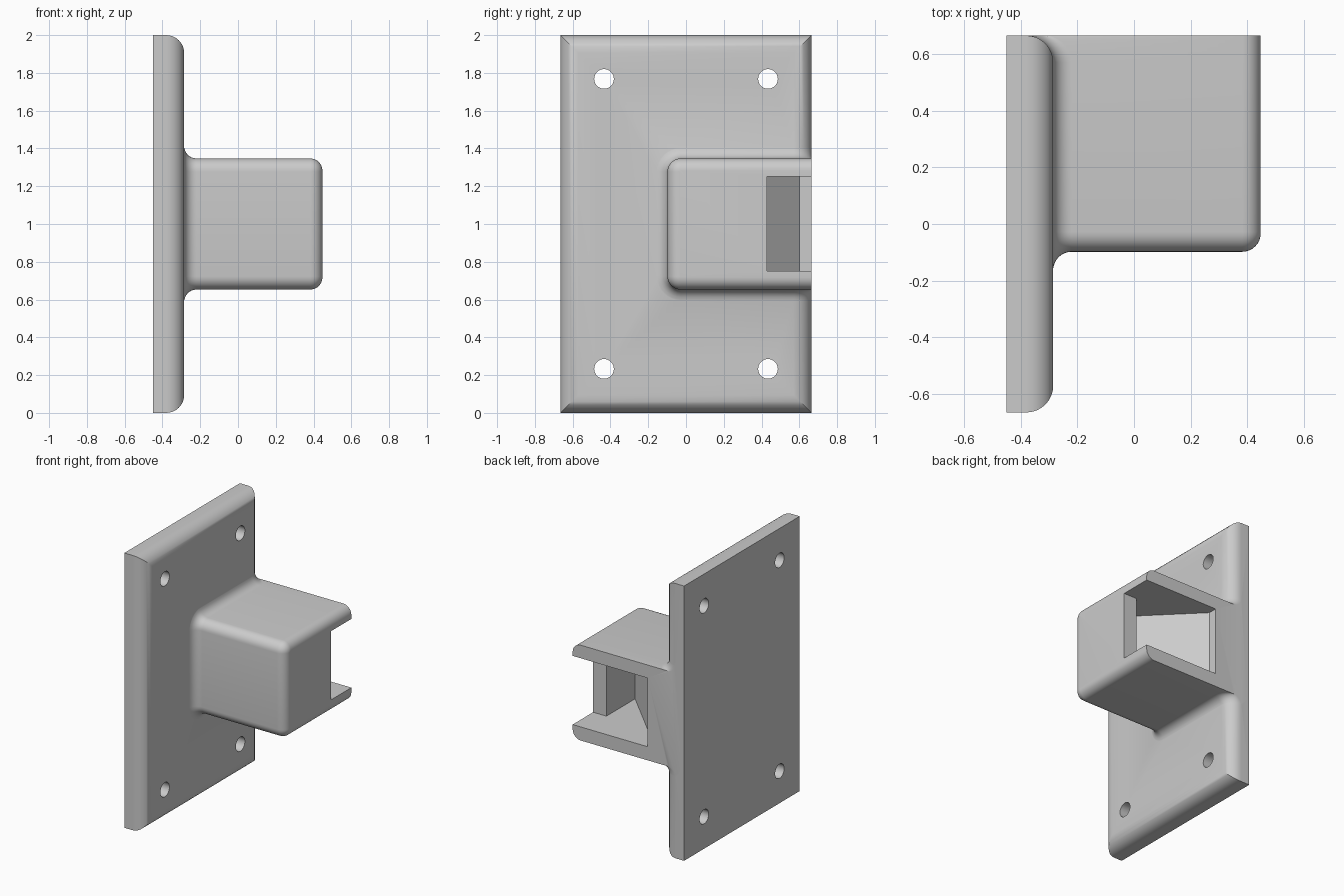
import bpy, bmesh, math

old = bpy.data.objects.get("Cube")
if old:
    bpy.data.objects.remove(old, do_unlink=True)

BACK, FACE, TIP = -0.45, -0.285, 0.447   # plate back, plate face, socket end
HALF_W, HEIGHT = 0.665, 2.0
EDGE = 0.095                             # plate edge rounding
R = 0.065                                # socket rounding and base fillet
STEPS = 8

grey = bpy.data.materials.new("plain grey")
grey.use_nodes = True
colour = (0.6, 0.6, 0.6, 1)
grey.diffuse_color = colour
grey.node_tree.nodes["Principled BSDF"].inputs["Base Color"].default_value = colour


def loft(name, rings):
    """Closed solid through rings of equal point count."""
    bm = bmesh.new()
    rows = [[bm.verts.new(p) for p in ring] for ring in rings]
    n = len(rows[0])
    for a, b in zip(rows, rows[1:]):
        for i in range(n):
            j = (i + 1) % n
            bm.faces.new((a[i], a[j], b[j], b[i]))
    bm.faces.new(rows[0][::-1])
    bm.faces.new(rows[-1])
    bmesh.ops.recalc_face_normals(bm, faces=bm.faces)
    mesh = bpy.data.meshes.new(name)
    bm.to_mesh(mesh)
    bm.free()
    obj = bpy.data.objects.new(name, mesh)
    bpy.context.collection.objects.link(obj)
    mesh.materials.append(grey)
    return obj


def combine(target, other, operation):
    mod = target.modifiers.new(operation.lower(), "BOOLEAN")
    mod.object, mod.operation, mod.solver = other, operation, "EXACT"
    bpy.context.view_layer.objects.active = target
    bpy.ops.object.modifier_apply(modifier=mod.name)
    bpy.data.objects.remove(other, do_unlink=True)


def quarter(steps=STEPS):
    return [math.pi / 2 * i / steps for i in range(steps + 1)]


# Mounting plate with mitred, rounded front edges
def plate_ring(x, inset):
    w = HALF_W - inset
    return [(x, -w, inset), (x, w, inset), (x, w, HEIGHT - inset), (x, -w, HEIGHT - inset)]


plate = loft("mounting_plate", [plate_ring(BACK, 0)] + [
    plate_ring(FACE - EDGE * (1 - math.sin(a)), EDGE * (1 - math.cos(a))) for a in quarter()])


# Socket block: U-shaped outline running past the plate's +y edge
def surface(y):
    t = min(max(y - (HALF_W - EDGE), 0), EDGE)
    return FACE - EDGE + math.sqrt(EDGE ** 2 - t ** 2)


def outline(offset):
    corner, half, front = 0.07, 0.347, -0.098
    rad = corner + offset
    arm = [0.7] + [HALF_W - EDGE + EDGE * math.sin(a) for a in reversed(quarter())]
    upper = [(y, half + offset) for y in arm]
    upper += [(front + corner - rad * math.sin(a), half - corner + rad * math.cos(a))
              for a in quarter()]
    return [(y, 1 + s) for y, s in upper] + [(y, 1 - s) for y, s in reversed(upper)]


def block_ring(offset, x=None, lift=0):
    return [(surface(y) + lift if x is None else x, y, z) for y, z in outline(offset)]


rings = [block_ring(0, BACK + 0.02), block_ring(R, lift=-0.002)]
rings += [block_ring(R * (1 - math.sin(a)), lift=R * (1 - math.cos(a))) for a in quarter()[1:]]
rings += [block_ring(-R * (1 - math.cos(a)), TIP - R * (1 - math.sin(a))) for a in quarter()]
combine(plate, loft("socket_block", rings), "UNION")


def prism(name, points, low, high):
    return loft(name, [[(x, y, z) for x, y in points] for z in (low, high)])


# Trim the socket flush with the plate edge
combine(plate, prism("trim_cutter", [(-1, HALF_W), (1, HALF_W), (1, 1), (-1, 1)], -1, 3),
        "DIFFERENCE")

# Pocket with a slanted wall, open to the side and the end
pocket = [(-0.157, 0.8), (-0.157, 0.6), (0.34, 0.1), (0.34, 0.43), (0.6, 0.43), (0.6, 0.8)]
combine(plate, prism("pocket_cutter", pocket, 0.752, 1.252), "DIFFERENCE")

# Four screw holes
for y in (-0.434, 0.434):
    for z in (0.233, 1.768):
        circle = [(y + 0.052 * math.cos(k * math.pi / 16), z + 0.052 * math.sin(k * math.pi / 16))
                  for k in range(32)]
        combine(plate, loft("hole_cutter", [[(x, a, b) for a, b in circle] for x in (-1, 0)]),
                "DIFFERENCE")

# Smooth shading on the rounded edges only
plate.name = "wall_bracket"
bpy.ops.object.select_all(action="DESELECT")
plate.select_set(True)
bpy.context.view_layer.objects.active = plate
bpy.ops.object.shade_smooth_by_angle(angle=math.radians(30))
